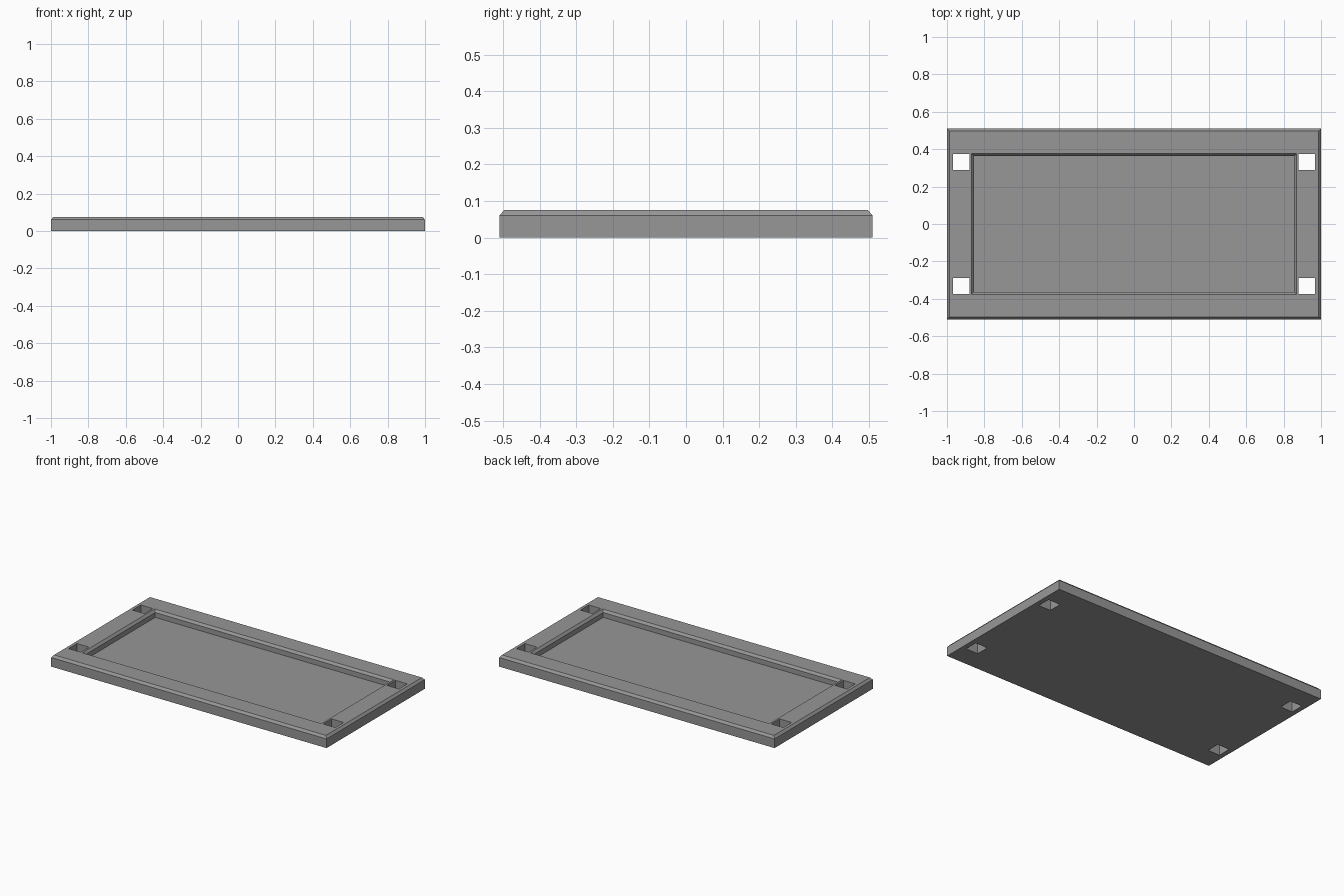
import bpy, bmesh

if "Cube" in bpy.data.objects:
    bpy.data.objects.remove(bpy.data.objects["Cube"])

HX, HY, H = 1.0, 0.51, 0.075      # half length, half width, height
RX, RY = 0.868, 0.376             # half size of the recess rim
BEVEL = 0.013                     # chamfer width
EDGE_Z = 0.06                     # height where chamfers start
FLOOR_Z = 0.028                   # recess floor
HOLE_X, HOLE_Y, HOLE = 0.924, 0.331, 0.087

grey = bpy.data.materials.new("mid grey")
grey.diffuse_color = (0.31, 0.31, 0.31, 1)
grey.use_nodes = True
grey.node_tree.nodes["Principled BSDF"].inputs["Base Color"].default_value = grey.diffuse_color


def loft(name, rings, cx=0, cy=0):
    """Closed solid through stacked rectangles given as (half x, half y, z)."""
    bm = bmesh.new()
    loops = [[bm.verts.new((cx + sx * x, cy + sy * y, z))
              for sx, sy in ((-1, -1), (1, -1), (1, 1), (-1, 1))]
             for x, y, z in rings]
    bm.faces.new(loops[0][::-1])
    bm.faces.new(loops[-1])
    for low, high in zip(loops, loops[1:]):
        for i in range(4):
            j = (i + 1) % 4
            bm.faces.new((low[i], low[j], high[j], high[i]))
    mesh = bpy.data.meshes.new(name)
    bm.to_mesh(mesh)
    bm.free()
    mesh.materials.append(grey)
    obj = bpy.data.objects.new(name, mesh)
    bpy.context.collection.objects.link(obj)
    return obj


# Slab with chamfered top edge
tray = loft("tray", [(HX, HY, 0), (HX, HY, EDGE_Z), (HX - BEVEL, HY - BEVEL, H)])

# Recess with chamfered rim; its slope continues above the slab
rise = H - EDGE_Z
cutters = [loft("recess_cutter", [
    (RX - BEVEL, RY - BEVEL, FLOOR_Z),
    (RX - BEVEL, RY - BEVEL, EDGE_Z),
    (RX + BEVEL / 3, RY + BEVEL / 3, H + rise / 3)])]

# Square through holes at the corners
for sx in (-1, 1):
    for sy in (-1, 1):
        cutters.append(loft("hole_cutter", [(HOLE / 2, HOLE / 2, -0.1),
                                            (HOLE / 2, HOLE / 2, 0.2)],
                            sx * HOLE_X, sy * HOLE_Y))

# Cut everything and remove the cutters
bpy.context.view_layer.objects.active = tray
for cutter in cutters:
    cutter.hide_render = True
    mod = tray.modifiers.new("cut", 'BOOLEAN')
    mod.operation = 'DIFFERENCE'
    mod.solver = 'EXACT'
    mod.object = cutter
    bpy.ops.object.modifier_apply(modifier=mod.name)
    bpy.data.objects.remove(cutter)
